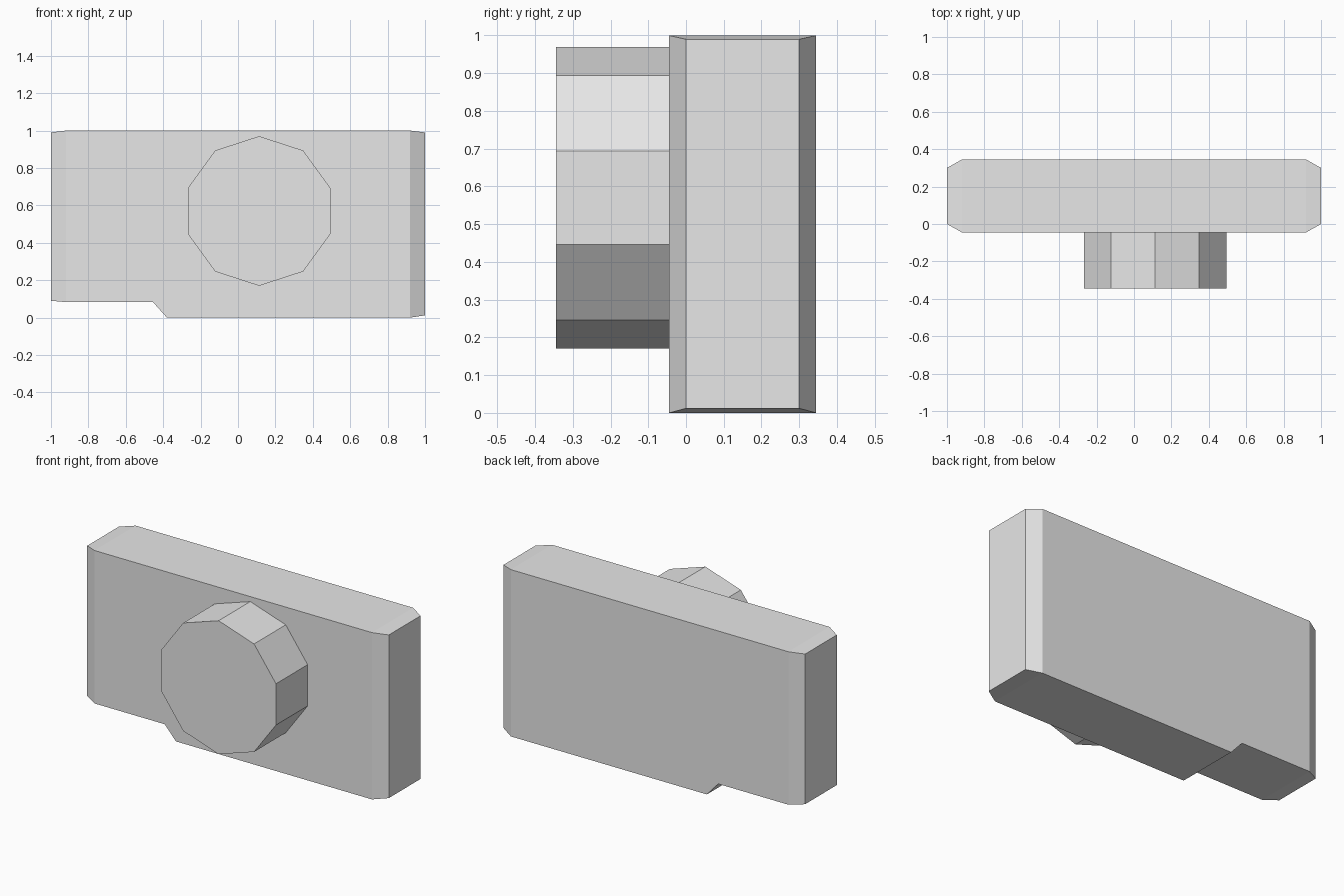
import bpy, bmesh, math
from mathutils import Matrix

cube = bpy.data.objects.get("Cube")
if cube:
    bpy.data.objects.remove(cube, do_unlink=True)

# Single light grey material
grey = bpy.data.materials.new("light_grey")
grey.use_nodes = True
colour = (0.8, 0.8, 0.8, 1.0)
grey.diffuse_color = colour
grey.node_tree.nodes["Principled BSDF"].inputs["Base Color"].default_value = colour


def finish(name, bm):
    bmesh.ops.recalc_face_normals(bm, faces=bm.faces)
    mesh = bpy.data.meshes.new(name)
    bm.to_mesh(mesh)
    bm.free()
    mesh.materials.append(grey)
    obj = bpy.data.objects.new(name, mesh)
    bpy.context.collection.objects.link(obj)
    return obj


# Camera body: rectangular sections lofted along x, as (x, bottom, top, taper)
FRONT, BACK = -0.045, 0.345
sections = [
    (-1.0, 0.09, 0.99, 0.045),
    (-0.92, 0.083, 1.0, 0),
    (-0.455, 0.083, 1.0, 0),
    (-0.38, 0.0, 1.0, 0),
    (0.92, 0.0, 1.0, 0),
    (1.0, 0.012, 0.99, 0.045),
]
bm = bmesh.new()
rings = []
for x, low, high, taper in sections:
    f, b = FRONT + taper, BACK - taper
    rings.append([bm.verts.new((x, y, z)) for y, z in
                  ((f, low), (b, low), (b, high), (f, high))])
for r, s in zip(rings, rings[1:]):
    for i in range(4):
        j = (i + 1) % 4
        bm.faces.new((r[i], r[j], s[j], s[i]))
bm.faces.new(rings[0])
bm.faces.new(rings[-1])
finish("camera_body", bm)

# Ten-sided lens barrel, slightly sunk into the body
LENS_FRONT, LENS_BACK = -0.345, -0.04
bm = bmesh.new()
bmesh.ops.create_cone(bm, cap_ends=True, segments=10, radius1=0.4, radius2=0.4,
                      depth=LENS_BACK - LENS_FRONT,
                      matrix=Matrix.Translation((0.113, (LENS_FRONT + LENS_BACK) / 2, 0.57))
                      @ Matrix.Rotation(math.pi / 2, 4, "X"))
finish("lens_barrel", bm)
